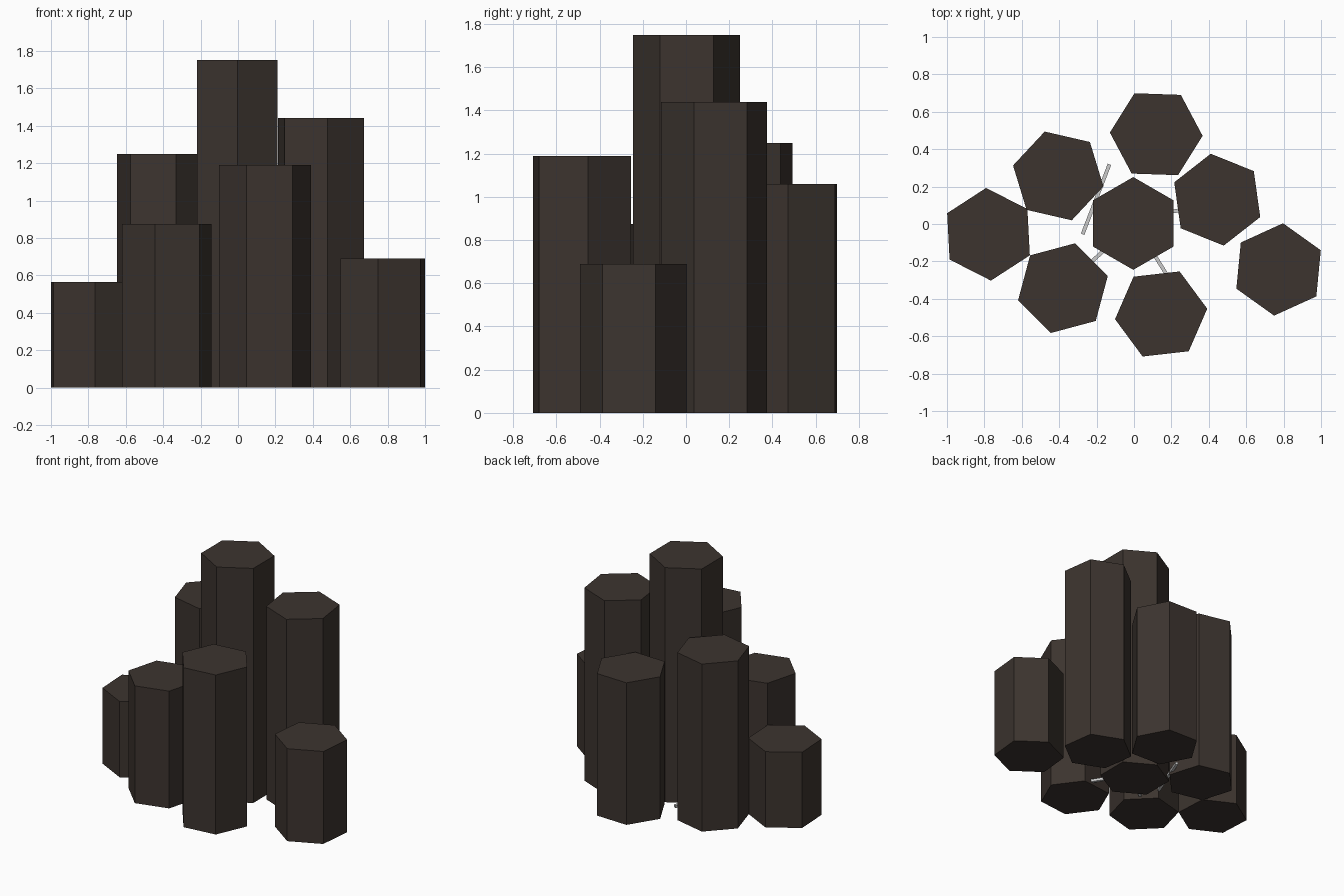
import bpy
from math import radians

if "Cube" in bpy.data.objects:
    bpy.data.objects.remove(bpy.data.objects["Cube"])

stone = bpy.data.materials.new("dark_basalt")
stone.diffuse_color = (0.045, 0.034, 0.028, 1)
stone.use_nodes = True
stone.node_tree.nodes["Principled BSDF"].inputs["Base Color"].default_value = stone.diffuse_color

RADIUS = 0.248


def column(name, x, y, height, angle):
    """Hexagonal prism standing on the ground, one corner pointing at angle."""
    # cylinder primitive has its first corner on +y (90 degrees)
    bpy.ops.mesh.primitive_cylinder_add(
        vertices=6, radius=RADIUS, depth=height,
        location=(x, y, height / 2), rotation=(0, 0, radians(angle - 90)))
    ob = bpy.context.object
    ob.name = name
    ob.data.materials.append(stone)


def rod(name, x, y, angle):
    """Thin grey bar lying near the ground between columns."""
    bpy.ops.mesh.primitive_cube_add(size=1, location=(x, y, 0.03),
                                    rotation=(0, 0, radians(angle)))
    ob = bpy.context.object
    ob.name = name
    ob.scale = (0.40, 0.02, 0.02)


# basalt columns: name, x, y, height, corner angle
for spec in [
    ("centre_column", -0.004, 0.003, 1.75, 90),
    ("right_tall_column", 0.445, 0.130, 1.44, 98),
    ("back_column", 0.119, 0.480, 1.06, -2),
    ("back_left_column", -0.405, 0.257, 1.25, -13),
    ("far_left_column", -0.778, -0.055, 0.565, 93),
    ("front_left_column", -0.380, -0.343, 0.875, 15),
    ("front_column", 0.145, -0.481, 1.19, 6.5),
    ("far_right_column", 0.773, -0.243, 0.69, 84.5),
]:
    column(*spec)

# bars near the ground around the centre column
for spec in [
    ("back_left_rod", -0.203, 0.132, 69),
    ("right_rod", 0.225, 0.070, 10),
    ("front_left_rod", -0.190, -0.168, 42),
    ("front_rod", 0.140, -0.215, -58),
]:
    rod(*spec)
